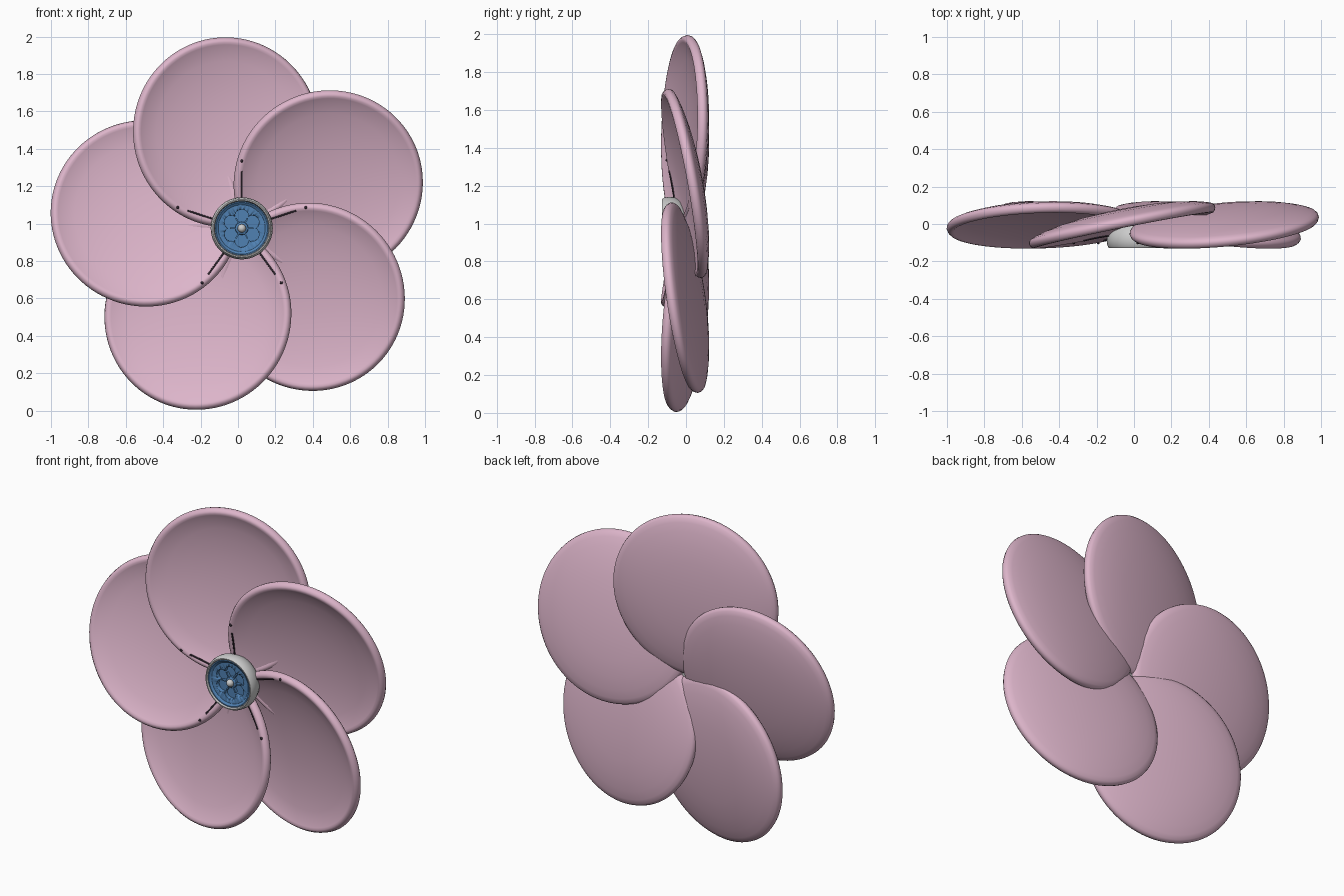
import bpy, bmesh, math
from math import sin, cos, pi, radians
from mathutils import Vector, Matrix
from mathutils.bvhtree import BVHTree

if "Cube" in bpy.data.objects:
    bpy.data.objects.remove(bpy.data.objects["Cube"])

HUB = Vector((0.02, 0, 0.975))


def material(name, rgb):
    m = bpy.data.materials.new(name)
    m.diffuse_color = (*rgb, 1)
    m.use_nodes = True
    m.node_tree.nodes["Principled BSDF"].inputs["Base Color"].default_value = m.diffuse_color
    return m


PINK = material("petal_pink", (0.72, 0.46, 0.59))
BLUE = material("centre_blue", (0.08, 0.22, 0.45))
DARK = material("spoke_dark", (0.03, 0.02, 0.03))


def finish(name, bm, mat=None, angle=40):
    bmesh.ops.recalc_face_normals(bm, faces=bm.faces)
    me = bpy.data.meshes.new(name)
    bm.to_mesh(me)
    bm.free()
    ob = bpy.data.objects.new(name, me)
    bpy.context.collection.objects.link(ob)
    if mat:
        me.materials.append(mat)
    bpy.ops.object.select_all(action='DESELECT')
    ob.select_set(True)
    bpy.context.view_layer.objects.active = ob
    bpy.ops.object.shade_smooth_by_angle(angle=radians(angle))
    return ob


def lathe(profile, steps, matrix):
    """Revolve (radius, y) points about the y axis."""
    bm = bmesh.new()
    vs = [bm.verts.new((r, y, 0)) for r, y in profile]
    es = [bm.edges.new(p) for p in zip(vs, vs[1:])]
    bmesh.ops.spin(bm, geom=vs + es, cent=(0, 0, 0), axis=(0, 1, 0),
                   angle=2 * pi, steps=steps, use_merge=True)
    bmesh.ops.remove_doubles(bm, verts=bm.verts, dist=1e-5)
    bmesh.ops.transform(bm, matrix=matrix, verts=bm.verts)
    return bm


# petals: shallow dishes with a rolled rim, each pitched about its radial axis
dish = [(0, .045), (.1, .043), (.2, .036), (.3, .023), (.38, .007), (.44, -.009),
        (.468, -.022), (.48, -.027), (.492, -.025), (.502, -.015), (.508, 0),
        (.505, .013), (.495, .024), (.47, .034), (.42, .048), (.34, .064),
        (.24, .077), (.12, .085), (0, .088)]
trees = []
for i in range(5):
    m = (Matrix.Translation(HUB + Vector((0, -.009, 0)))
         @ Matrix.Rotation(-radians(27.2 + 72 * i), 4, 'Y')
         @ Matrix.Translation((.52, 0, 0)) @ Matrix.Rotation(radians(11.5), 4, 'X'))
    # local +z is the counter-clockwise edge, which leans to the front
    bm = lathe(dish, 96, m)
    trees.append(BVHTree.FromBMesh(bm))
    finish(f"petal_{i + 1}", bm, PINK)


def surface_point(angle, r):
    p = HUB + Vector((r * cos(angle), 0, r * sin(angle)))
    hits = [t.ray_cast(Vector((p.x, -1, p.z)), Vector((0, 1, 0)))[0] for t in trees]
    p.y = min(h.y for h in hits if h)
    return p


# dark spokes and dots lying on the petals
for i in range(5):
    a = radians(90 + 72 * i)
    cu = bpy.data.curves.new("spoke", 'CURVE')
    cu.dimensions = '3D'
    cu.bevel_depth = .005
    cu.bevel_resolution = 2
    cu.use_fill_caps = True
    sp = cu.splines.new('POLY')
    sp.points.add(7)
    for k, pt in enumerate(sp.points):
        pt.co = (*surface_point(a, .15 + .155 * k / 7), 1)
    cu.materials.append(DARK)
    bpy.context.collection.objects.link(bpy.data.objects.new(f"spoke_{i + 1}", cu))
    bm = bmesh.new()
    bmesh.ops.create_uvsphere(bm, u_segments=12, v_segments=8, radius=.008,
                              matrix=Matrix.Translation(surface_point(a, .36)))
    finish(f"spoke_dot_{i + 1}", bm, DARK)

# hub ring: barrel-shaped grey cup
at_hub = Matrix.Translation(HUB)
finish("hub_ring", lathe([(0, -.01), (.13, -.01), (.153, -.035), (.164, -.065), (.166, -.09),
                          (.162, -.115), (.155, -.127), (.149, -.127), (.145, -.12),
                          (.143, -.08), (0, -.08)], 64, at_hub))

# blue centre with a six-lobed recess
disc = finish("hub_centre", lathe([(0, -.06), (.144, -.06), (.144, -.118), (.138, -.118),
                                   (.125, -.108), (0, -.106)], 64, at_hub), BLUE, 30)
bm = bmesh.new()
c, s, ring = .064, .037, []
for k in range(144):
    t = 2 * pi * k / 144
    phi = (t + pi / 6 - pi / 2) % (pi / 3) - pi / 6
    r = c * cos(phi) + math.sqrt(s * s - (c * sin(phi)) ** 2)
    ring.append(bm.verts.new(HUB + Vector((r * cos(t), -.082, r * sin(t)))))
face = bm.faces.new(ring)
ext = bmesh.ops.extrude_face_region(bm, geom=[face])["geom"]
bmesh.ops.translate(bm, vec=(0, -.08, 0),
                    verts=[v for v in ext if isinstance(v, bmesh.types.BMVert)])
cutter = finish("lobe_cutter", bm)
cutter.hide_render = True
cutter.hide_set(True)
mod = disc.modifiers.new("lobes", 'BOOLEAN')
mod.operation = 'DIFFERENCE'
mod.object = cutter
mod.solver = 'EXACT'

# raised boss with ribs between lobes, and the grey pin
finish("centre_boss", lathe([(0, -.07), (.036, -.07), (.034, -.095), (.025, -.102), (0, -.104)],
                            32, at_hub), BLUE)
for i in range(6):
    bm = bmesh.new()
    bmesh.ops.create_cube(bm, size=1, matrix=at_hub @ Matrix.Rotation(-radians(60 * i), 4, 'Y')
                          @ Matrix.Translation((.043, -.087, 0))
                          @ Matrix.Diagonal((.04, .026, .008, 1)))
    finish(f"lobe_rib_{i + 1}", bm, BLUE)
bm = bmesh.new()
bmesh.ops.create_uvsphere(bm, u_segments=24, v_segments=14, radius=.022,
                          matrix=Matrix.Translation(HUB + Vector((0, -.106, 0))))
finish("centre_pin", bm)
